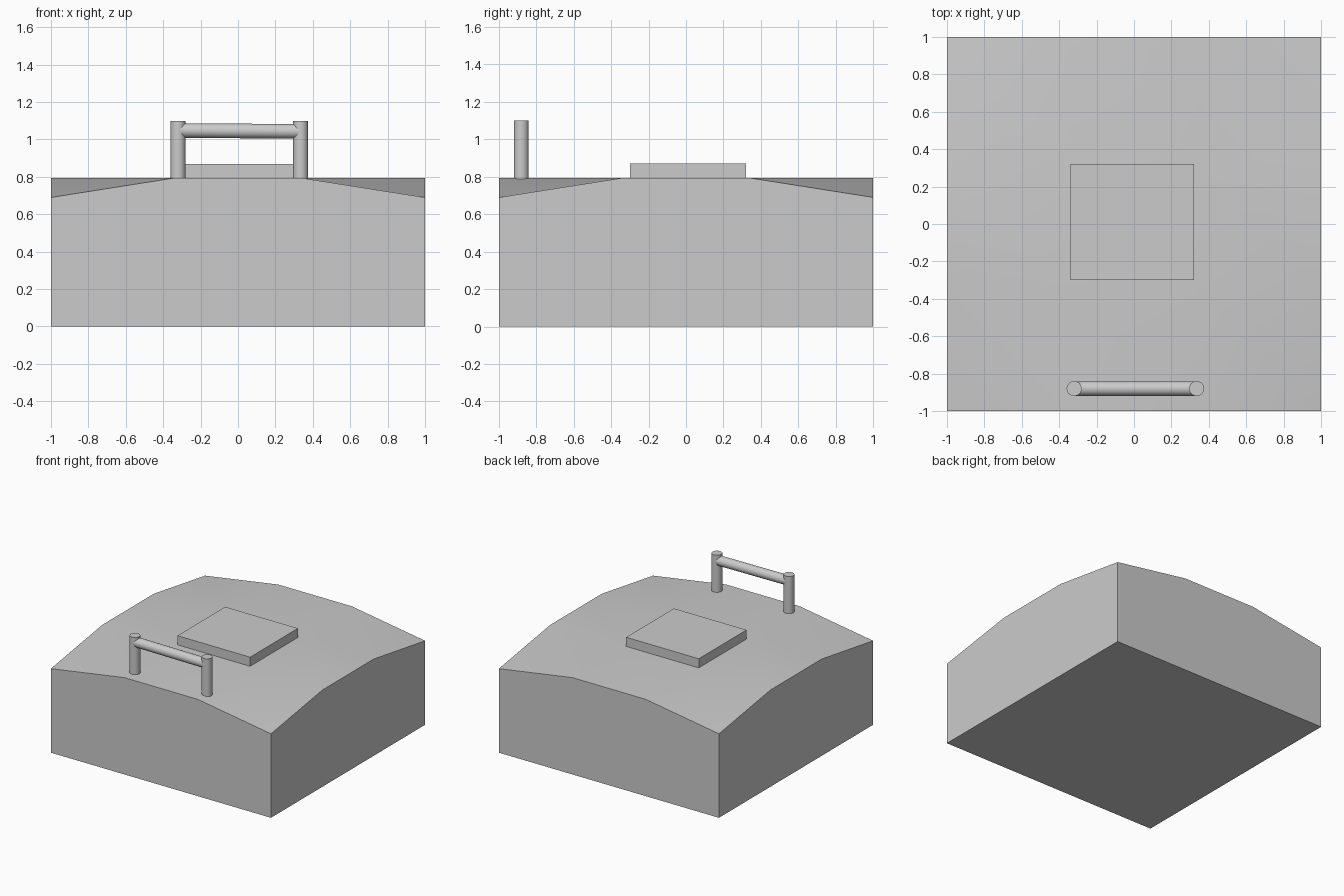
import bpy, bmesh
from mathutils import Vector

if "Cube" in bpy.data.objects:
    bpy.data.objects.remove(bpy.data.objects["Cube"])

H, DROP = 0.795, 0.105


def finish(bm, name):
    bmesh.ops.recalc_face_normals(bm, faces=bm.faces)
    me = bpy.data.meshes.new(name)
    bm.to_mesh(me)
    bm.free()
    ob = bpy.data.objects.new(name, me)
    bpy.context.collection.objects.link(ob)
    bpy.ops.object.select_all(action='DESELECT')
    ob.select_set(True)
    bpy.context.view_layer.objects.active = ob
    bpy.ops.object.shade_smooth_by_angle()
    return ob


def rod(name, a, b, r):
    a, b = Vector(a), Vector(b)
    d = b - a
    bm = bmesh.new()
    bmesh.ops.create_cone(bm, cap_ends=True, segments=32, radius1=r, radius2=r, depth=d.length)
    m = d.to_track_quat('Z', 'Y').to_matrix().to_4x4()
    m.translation = (a + b) / 2
    bm.transform(m)
    return finish(bm, name)


# Body: 3x3 grid top with lowered corners, straight walls, flat base
bm = bmesh.new()
n = 3
top = [[bm.verts.new((-1 + 2 * i / n, -1 + 2 * j / n,
                      H - (DROP if i in (0, n) and j in (0, n) else 0)))
        for j in range(n + 1)] for i in range(n + 1)]
for i in range(n):
    for j in range(n):
        bm.faces.new((top[i][j + 1], top[i][j], top[i + 1][j], top[i + 1][j + 1]))
base = [bm.verts.new((x, y, 0)) for x, y in ((-1, -1), (1, -1), (1, 1), (-1, 1))]
sides = [[top[i][0] for i in range(n + 1)],
         [top[n][j] for j in range(n + 1)],
         [top[i][n] for i in reversed(range(n + 1))],
         [top[0][j] for j in reversed(range(n + 1))]]
for k, rim in enumerate(sides):
    bm.faces.new([base[k], base[(k + 1) % 4]] + rim[::-1])
bm.faces.new(base[::-1])
finish(bm, "body")

# Raised plate on top
bm = bmesh.new()
bmesh.ops.create_cube(bm, size=1)
for v in bm.verts:
    v.co = Vector((v.co.x * 0.66 - 0.01, v.co.y * 0.62 + 0.01, 0.83 + v.co.z * 0.08))
finish(bm, "top_plate")

# Handle: two posts and a crossbar
Y, R = -0.88, 0.04
for side, x in (("left", -0.32), ("right", 0.335)):
    rod(f"handle_post_{side}", (x, Y, H - 0.01), (x, Y, 1.1), R)
rod("handle_bar", (-0.32, Y, 1.048), (0.335, Y, 1.043), R - 0.001)
